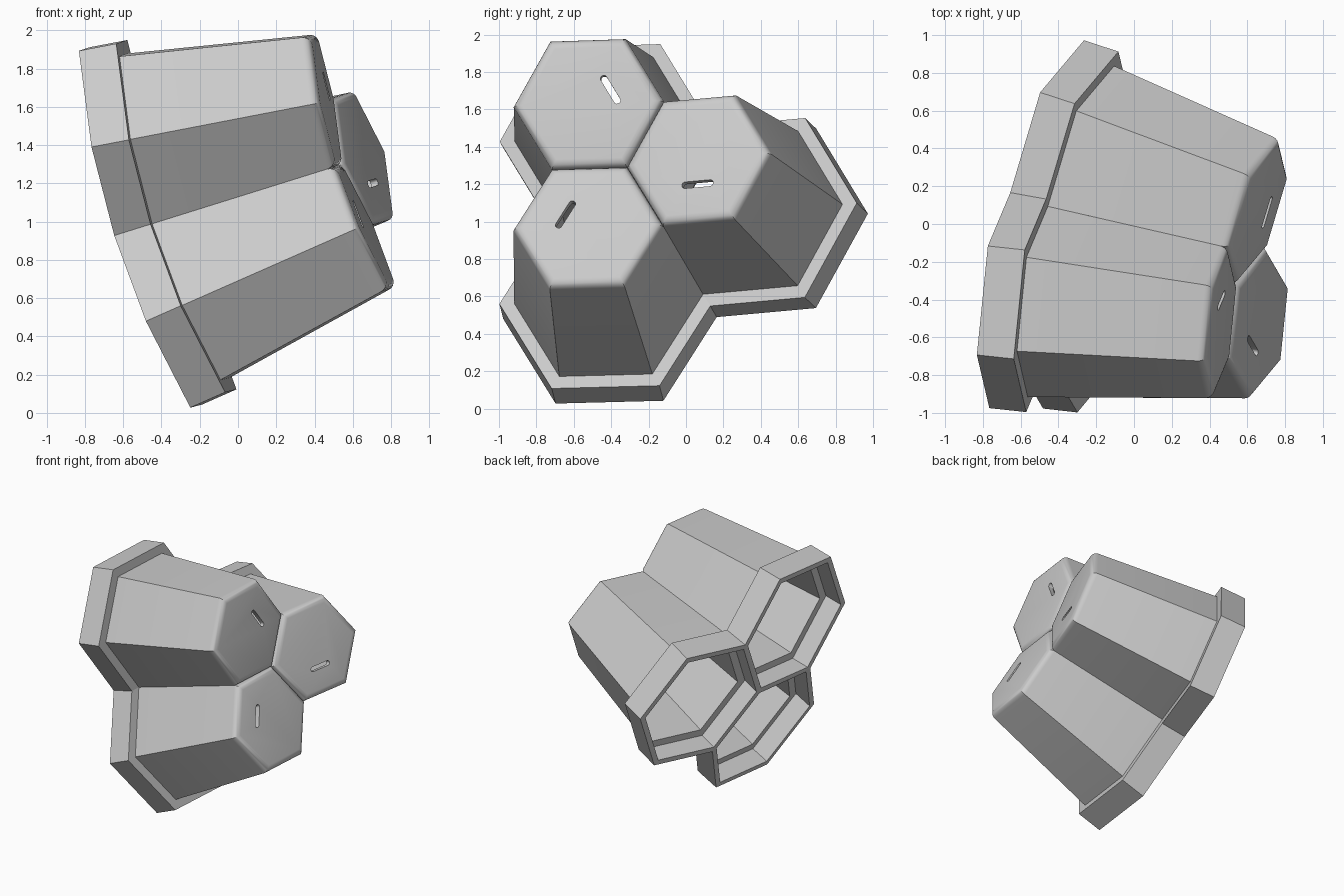
import bpy, bmesh, math
from mathutils import Matrix, Vector

cube = bpy.data.objects.get("Cube")
if cube:
    bpy.data.objects.remove(cube, do_unlink=True)

TILT = math.radians(7.5)     # lean of each cup toward the cluster axis
CAP = 0.4                    # hexagon radius at the closed end

grey = bpy.data.materials.new("light_grey")
grey.use_nodes = True
grey.diffuse_color = (0.6, 0.6, 0.6, 1)
grey.node_tree.nodes["Principled BSDF"].inputs["Base Color"].default_value = (0.6, 0.6, 0.6, 1)

# Cup frame: local x points away from the cluster axis, z along the cup
lean = Matrix.Rotation(-TILT, 4, 'Y')
cup_frame = lean @ Matrix.Translation((CAP, 0, 0))


def hex_ring(bm, size, depth, shared):
    """Hexagon in the cup frame; shared corners sit on the planes between cups."""
    verts = []
    for i in range(6):
        a = math.radians(60 * i)
        p = cup_frame @ Vector((size * math.cos(a), size * math.sin(a), -depth))
        if shared and i in (2, 3, 4):
            x = abs(p.y) / math.sqrt(3)
            p.z += (x - p.x) * math.tan(TILT)
            p.x = x
        verts.append(bm.verts.new(p))
    return verts


def make_object(name, bm):
    mesh = bpy.data.meshes.new(name)
    bm.to_mesh(mesh)
    bm.free()
    mesh.materials.append(grey)
    obj = bpy.data.objects.new(name, mesh)
    bpy.context.collection.objects.link(obj)
    return obj


# Cup shell: closed cap, tapered body, flange, recessed rim, hollow inside
bm = bmesh.new()
profile = [(CAP, 0, True), (0.5, 1.0, True), (0.58, 1.0, True), (0.58, 1.2, True),
           (0.53, 1.2, False), (0.53, 1.05, False), (0.46, 1.05, False), (0.36, 0.04, False)]
rings = [hex_ring(bm, *step) for step in profile]
cap = bm.faces.new(rings[0])
bm.faces.new(rings[-1][::-1])
for a, b in zip(rings, rings[1:]):
    for i in range(6):
        j = (i + 1) % 6
        bm.faces.new((a[j], a[i], b[i], b[j]))
bmesh.ops.bevel(bm, geom=list(cap.edges), offset=0.045, segments=5,
                profile=0.5, affect='EDGES')
bmesh.ops.remove_doubles(bm, verts=bm.verts, dist=0.0005)
bmesh.ops.dissolve_degenerate(bm, edges=bm.edges, dist=0.0005)
bmesh.ops.recalc_face_normals(bm, faces=bm.faces)
cup = make_object("cup_1", bm)

# Rounded slot through the cap
bm = bmesh.new()
outline = []
for i in range(16):
    a = math.radians(-90 + 180 * (i % 8) / 7 + 180 * (i // 8))
    end = 0.07 if i < 8 else -0.07
    p = Vector((end + 0.018 * math.cos(a), -0.14 + 0.018 * math.sin(a), -0.1))
    outline.append(bm.verts.new(cup_frame @ p))
base = bm.faces.new(outline)
out = bmesh.ops.extrude_face_region(bm, geom=[base])
top = [v for v in out["geom"] if isinstance(v, bmesh.types.BMVert)]
bmesh.ops.translate(bm, verts=top, vec=lean @ Vector((0, 0, 0.2)))
bmesh.ops.recalc_face_normals(bm, faces=bm.faces)
cutter = make_object("slot_cutter", bm)
cutter.hide_render = True

cut = cup.modifiers.new("slot", 'BOOLEAN')
cut.operation = 'DIFFERENCE'
cut.solver = 'EXACT'
cut.object = cutter
bpy.ops.object.select_all(action='DESELECT')
bpy.context.view_layer.objects.active = cup
cup.select_set(True)
bpy.ops.object.modifier_apply(modifier="slot")
bpy.data.objects.remove(cutter, do_unlink=True)
bpy.ops.object.shade_smooth_by_angle(angle=math.radians(30))

# Three cups around the tilted cluster axis
axis = Vector((0.94, -0.17, 0.294)).normalized()
out_dir = Vector((0.164, 0.985, 0.049))
out_dir = (out_dir - axis * out_dir.dot(axis)).normalized()
side = axis.cross(out_dir)
basis = Matrix((out_dir, side, axis)).transposed().to_4x4()
place = Matrix.Translation((0.55, -0.32, 1.3)) @ basis
for i in range(3):
    obj = cup if i == 0 else cup.copy()
    if i:
        obj.name = f"cup_{i + 1}"
        bpy.context.collection.objects.link(obj)
    obj.matrix_world = place @ Matrix.Rotation(math.radians(120 * i), 4, 'Z')
